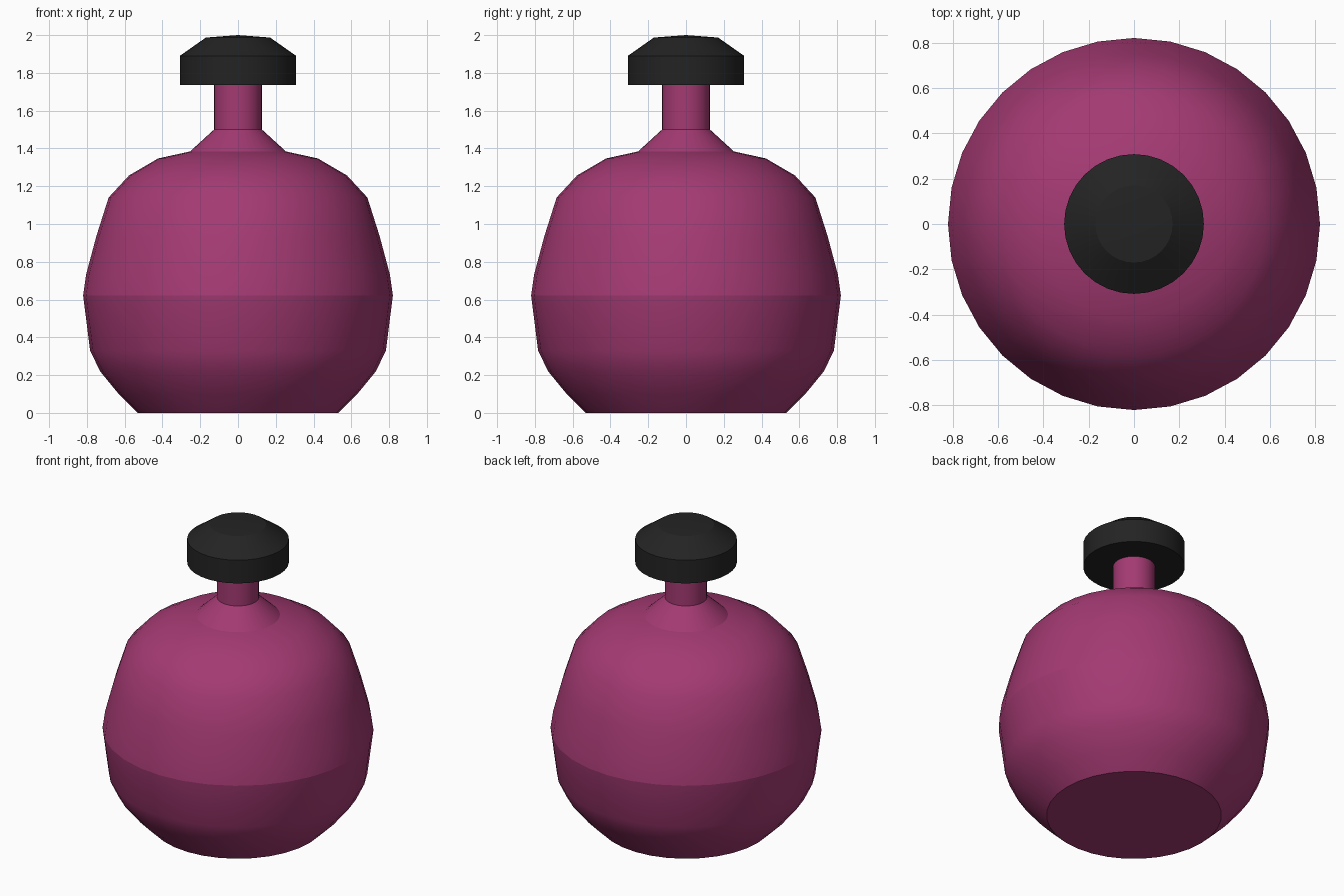
import bpy, bmesh
from math import cos, sin, tau

cube = bpy.data.objects.get("Cube")
if cube:
    bpy.data.objects.remove(cube, do_unlink=True)

SIDES = 32


def material(name, color):
    m = bpy.data.materials.new(name)
    m.use_nodes = True
    m.diffuse_color = color
    bsdf = m.node_tree.nodes["Principled BSDF"]
    bsdf.inputs["Base Color"].default_value = color
    bsdf.inputs["Roughness"].default_value = 0.5
    return m


def lathe(name, profile, mat, sharp=()):
    """Spin a closed (radius, z) profile; rings listed in sharp keep a crisp edge."""
    bm = bmesh.new()
    rings = []
    for r, z in profile:
        if r == 0:
            rings.append([bm.verts.new((0, 0, z))] * SIDES)
        else:
            rings.append([bm.verts.new((r * cos(tau * i / SIDES), r * sin(tau * i / SIDES), z))
                          for i in range(SIDES)])
    for low, high in zip(rings, rings[1:]):
        for i in range(SIDES):
            j = (i + 1) % SIDES
            corners = dict.fromkeys((low[i], low[j], high[j], high[i]))
            bm.faces.new(list(corners)).smooth = True
    for k in sharp:
        for i in range(SIDES):
            bm.edges.get((rings[k][i], rings[k][(i + 1) % SIDES])).smooth = False
    bmesh.ops.recalc_face_normals(bm, faces=bm.faces)
    mesh = bpy.data.meshes.new(name)
    bm.to_mesh(mesh)
    bm.free()
    mesh.materials.append(mat)
    obj = bpy.data.objects.new(name, mesh)
    bpy.context.collection.objects.link(obj)
    return obj


magenta = material("magenta glass", (0.37, 0.042, 0.17, 1))
black = material("black cap", (0.017, 0.017, 0.017, 1))

# Rounded bottle body with a shoulder collar and a narrow neck
lathe("bottle_body", [
    (0, 0), (0.53, 0), (0.63, 0.098), (0.73, 0.22), (0.783, 0.33),
    (0.82, 0.622), (0.804, 0.733), (0.75, 0.935), (0.685, 1.14),
    (0.577, 1.257), (0.423, 1.347), (0.254, 1.384),
    (0.127, 1.5), (0.127, 1.76), (0, 1.76)],
    magenta, sharp=(1, 5, 11, 12, 13))

# Stopper with a bevelled, slightly domed top
lathe("stopper", [
    (0, 1.735), (0.308, 1.735), (0.308, 1.89), (0.17, 1.987), (0, 2.0)],
    black, sharp=(1, 2, 3))
